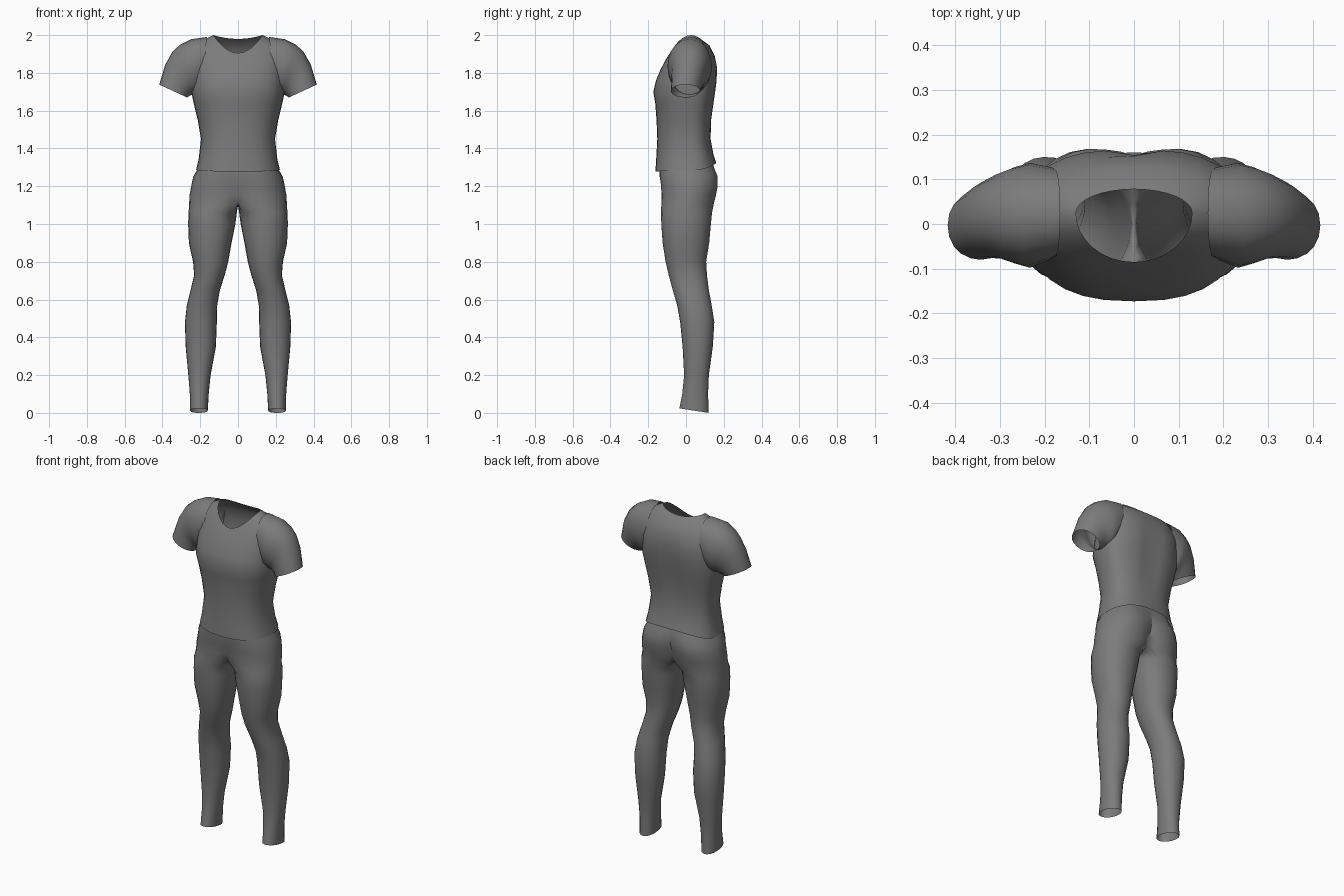
import bpy, bmesh, math

if "Cube" in bpy.data.objects:
    bpy.data.objects.remove(bpy.data.objects["Cube"])

grey = bpy.data.materials.new("cloth grey")
grey.diffuse_color = (0.2, 0.2, 0.2, 1)
grey.use_nodes = True
grey.node_tree.nodes["Principled BSDF"].inputs["Base Color"].default_value = grey.diffuse_color


def spow(v, n):
    """Signed power that squares off an ellipse."""
    return math.copysign(abs(v) ** (2 / n), v)


def loft(bm, rings, closed=True):
    """Skin a list of point rings; rings of unequal length join on the shared part."""
    rows = [[bm.verts.new(p) for p in r] for r in rings]
    for a, b in zip(rows, rows[1:]):
        n = min(len(a), len(b))
        full = closed and len(a) == len(b)
        for i in range(n if full else n - 1):
            j = (i + 1) % n
            bm.faces.new((a[i], a[j], b[j], b[i]))


def finish(bm, name, mirror):
    bmesh.ops.recalc_face_normals(bm, faces=bm.faces)
    me = bpy.data.meshes.new(name)
    bm.to_mesh(me)
    bm.free()
    me.materials.append(grey)
    ob = bpy.data.objects.new(name, me)
    bpy.context.collection.objects.link(ob)
    bpy.ops.object.select_all(action='DESELECT')
    ob.select_set(True)
    bpy.context.view_layer.objects.active = ob
    bpy.ops.object.shade_smooth_by_angle(angle=math.radians(50))
    if mirror:
        m = ob.modifiers.new("mirror", 'MIRROR')
        m.merge_threshold = 0.002
    return ob


# Shirt body: half width, front y, back y, z at front / side / back, squareness
body = [
    (.222, -.162, .160, 1.277, 1.285, 1.322, 2.5),
    (.208, -.158, .145, 1.34, 1.345, 1.37, 2.5),
    (.196, -.152, .130, 1.45, 1.45, 1.45, 2.4),
    (.213, -.156, .138, 1.55, 1.55, 1.55, 2.4),
    (.235, -.163, .150, 1.64, 1.64, 1.64, 2.4),
    (.247, -.173, .158, 1.70, 1.70, 1.70, 2.5),
    (.245, -.159, .166, 1.76, 1.76, 1.76, 2.5),
    (.245, -.136, .168, 1.815, 1.83, 1.83, 2.5),
    (.235, -.113, .152, 1.86, 1.905, 1.89, 2.4),
    (.200, -.098, .125, 1.885, 1.965, 1.945, 2.2),
    (.130, -.085, .078, 1.905, 2.0, 1.98, 2.0),
]
SEG = 32
rings = []
for hw, yf, yb, zf, zs, zb, n in body:
    ring, yc = [], .025
    for i in range(SEG):
        t = 2 * math.pi * i / SEG
        c, s = math.cos(t), math.sin(t)
        y = yc + spow(s, n) * ((yc - yf) if s < 0 else (yb - yc))
        x = hw * spow(c, n)
        if s > 0 and 1.5 < zs < 1.9:          # groove along the spine
            y -= .014 * math.exp(-(x / .045) ** 2)
        ring.append((x, y, zs + ((zf if s < 0 else zb) - zs) * s * s))
    rings.append(ring)
bm = bmesh.new()
loft(bm, rings)
finish(bm, "shirt_body", False)

# Sleeves: top point x z, bottom point x z, front y, back y
sleeve = [
    (.165, 1.99, .19, 1.73, -.075, .125),
    (.250, 1.978, .215, 1.69, -.098, .137),
    (.305, 1.95, .23, 1.685, -.088, .127),
    (.345, 1.915, .24, 1.685, -.078, .115),
    (.385, 1.845, .255, 1.68, -.076, .098),
    (.417, 1.738, .27, 1.67, -.080, .074),
]
rings = []
for tx, tz, bx, bz, yf, yb in sleeve:
    ring = []
    for i in range(20):
        t = 2 * math.pi * i / 20
        k = (1 + math.cos(t)) / 2
        ring.append((bx + (tx - bx) * k,
                     (yf + yb) / 2 + (yb - yf) / 2 * spow(math.sin(t), 2.2),
                     bz + (tz - bz) * k))
    rings.append(ring)
bm = bmesh.new()
loft(bm, rings)
finish(bm, "sleeves", True)

# Trousers, one half: the outer arc runs all the way up, the inner arc stops at the crotch
OUT, INN, END = 18, 6, math.radians(130)
angles = [-END + 2 * END * i / OUT for i in range(OUT + 1)]
angles += [END + (2 * math.pi - 2 * END) * i / INN for i in range(1, INN)]

# Leg: z, inner x, outer x, front y, back y
leg = [
    (.012, .160, .254, -.035, .120),
    (.10, .155, .255, -.020, .117),
    (.20, .145, .263, -.010, .121),
    (.35, .117, .277, -.018, .142),
    (.48, .112, .281, -.031, .150),
    (.57, .110, .271, -.047, .136),
    (.65, .096, .251, -.070, .121),
    (.73, .070, .232, -.092, .111),
    (.80, .052, .238, -.108, .107),
    (.90, .034, .260, -.124, .123),
    (1.00, .014, .264, -.131, .132),
    (1.06, .006, .262, -.132, .138),
]
rings = []
for z, xi, xo, yf, yb in leg:
    ring = []
    for t in angles:
        s = spow(math.sin(t), 2.15)
        tilt = -.012 * s if z < .05 else 0     # slanted ankle hem
        ring.append(((xi + xo) / 2 + (xo - xi) / 2 * spow(math.cos(t), 2.15),
                     (yf + yb) / 2 + (yb - yf) / 2 * s, z + tilt))
    rings.append(ring)

# Pelvis: z, outer x, front y, back y, flatness at the front and back middle
pelvis = [
    (1.10, .259, -.131, .146, .05, 0),
    (1.15, .257, -.130, .158, .6, .1),
    (1.20, .248, -.132, .168, .9, .25),
    (1.25, .237, -.139, .168, 1, .6),
    (1.29, .215, -.139, .152, 1, .9),
    (1.34, .198, -.134, .135, 1, 1),
]
for k, (z, w, yf, yb, ff, fb) in enumerate(pelvis):
    ring = []
    a = w / (1 - math.cos(END))
    for i, t in enumerate(angles if k == 0 else angles[:OUT + 1]):
        s, c = math.sin(t), math.cos(t)
        x = max(0, w - a + a * c)
        if i in (0, OUT) or i > OUT:
            x = 0
        f = ff if s < 0 else fb
        if c < 0 and i <= OUT:                 # fill toward the middle seam
            s += (math.copysign(1, s) - s) * f
        dz = .015 * s * s if i > OUT or (k == 0 and i in (0, OUT)) else 0
        ring.append((x, (yf + yb) / 2 + (yb - yf) / 2 * s, z + dz))
    rings.append(ring)
bm = bmesh.new()
loft(bm, rings)
finish(bm, "trousers", True)
